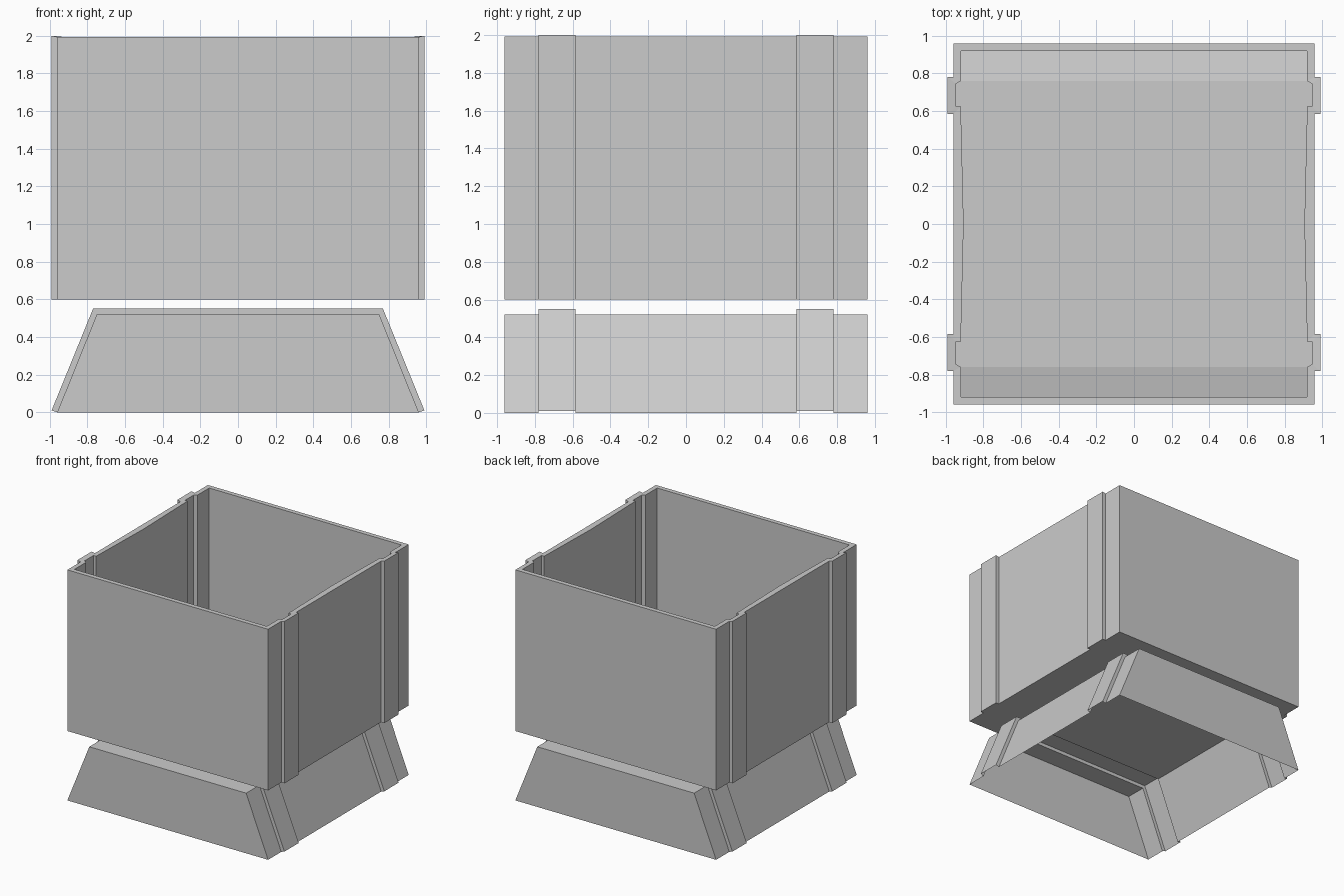
import bpy
import bmesh

cube = bpy.data.objects.get("Cube")
if cube:
    bpy.data.objects.remove(cube, do_unlink=True)

grey = bpy.data.materials.new("plain grey")
grey.use_nodes = True
colour = (0.6, 0.6, 0.6, 1)
grey.diffuse_color = colour
grey.node_tree.nodes["Principled BSDF"].inputs["Base Color"].default_value = colour


def finish(bm, name):
    mesh = bpy.data.meshes.new(name)
    bm.to_mesh(mesh)
    bm.free()
    mesh.materials.append(grey)
    obj = bpy.data.objects.new(name, mesh)
    bpy.context.collection.objects.link(obj)
    return obj


def both_ends(half):
    """Mirror a front half, ending at y = 0, to the back."""
    return half + [(x, -y) for x, y in reversed(half[:-1])]


def loop(bm, side, height):
    """Right and left rows of vertices along a side profile."""
    return [[bm.verts.new((s * x, y, height(x, y))) for x, y in side] for s in (1, -1)]


def span(bm, rows, up):
    """Fill between the right and left rows, strip by strip."""
    r, l = rows
    for i in range(len(r) - 1):
        if abs(r[i].co.y - r[i + 1].co.y) > 0.001:
            quad = [r[i], r[i + 1], l[i + 1], l[i]]
            bm.faces.new(quad if up else quad[::-1])


def bridge(bm, a, b):
    """Join two closed rings of vertices with quads."""
    ring_a = a[0] + a[1][::-1]
    ring_b = b[0] + b[1][::-1]
    n = len(ring_a)
    for i in range(n):
        j = (i + 1) % n
        bm.faces.new((ring_a[i], ring_a[j], ring_b[j], ring_b[i]))


# Open bin with ribbed side walls and a slightly raised floor
outer = both_ends([(.96, -.96), (.96, -.78), (.99, -.78), (.99, -.585), (.96, -.585), (.96, 0)])
inner = both_ends([(.92, -.92), (.92, -.76), (.945, -.745), (.945, -.625), (.92, -.625), (.905, 0)])
bm = bmesh.new()
base = loop(bm, outer, lambda x, y: 0.6)
rim_out = loop(bm, outer, lambda x, y: 2.0 if x > 0.97 else 1.993)
rim_in = loop(bm, inner, lambda x, y: 1.993)
floor = loop(bm, inner, lambda x, y: 0.64 if abs(y) > 0.8 else 0.67)
span(bm, base, False)
bridge(bm, base, rim_out)
bridge(bm, rim_out, rim_in)
bridge(bm, rim_in, floor)
span(bm, floor, True)
finish(bm, "open_bin")

# Hollow sloping base, a thin shell with two raised bands across it
body = [(.96, 0), (.75, .52)]
band = [(.99, .01), (.77, .55)]
front = [(-.96, body), (-.78, body), (-.78, band), (-.585, band), (-.585, body)]
stations = front + [(-y, section) for y, section in reversed(front)]
bm = bmesh.new()
rows = []
for y, section in stations:
    outline = section + [(-x, z) for x, z in reversed(section)]
    rows.append([bm.verts.new((x, y, z)) for x, z in outline])
for a, b in zip(rows, rows[1:]):
    for i in range(3):
        bm.faces.new((a[i], b[i], b[i + 1], a[i + 1]))
bm.faces.new(rows[0])
bm.faces.new(rows[-1][::-1])
finish(bm, "sloping_base")
